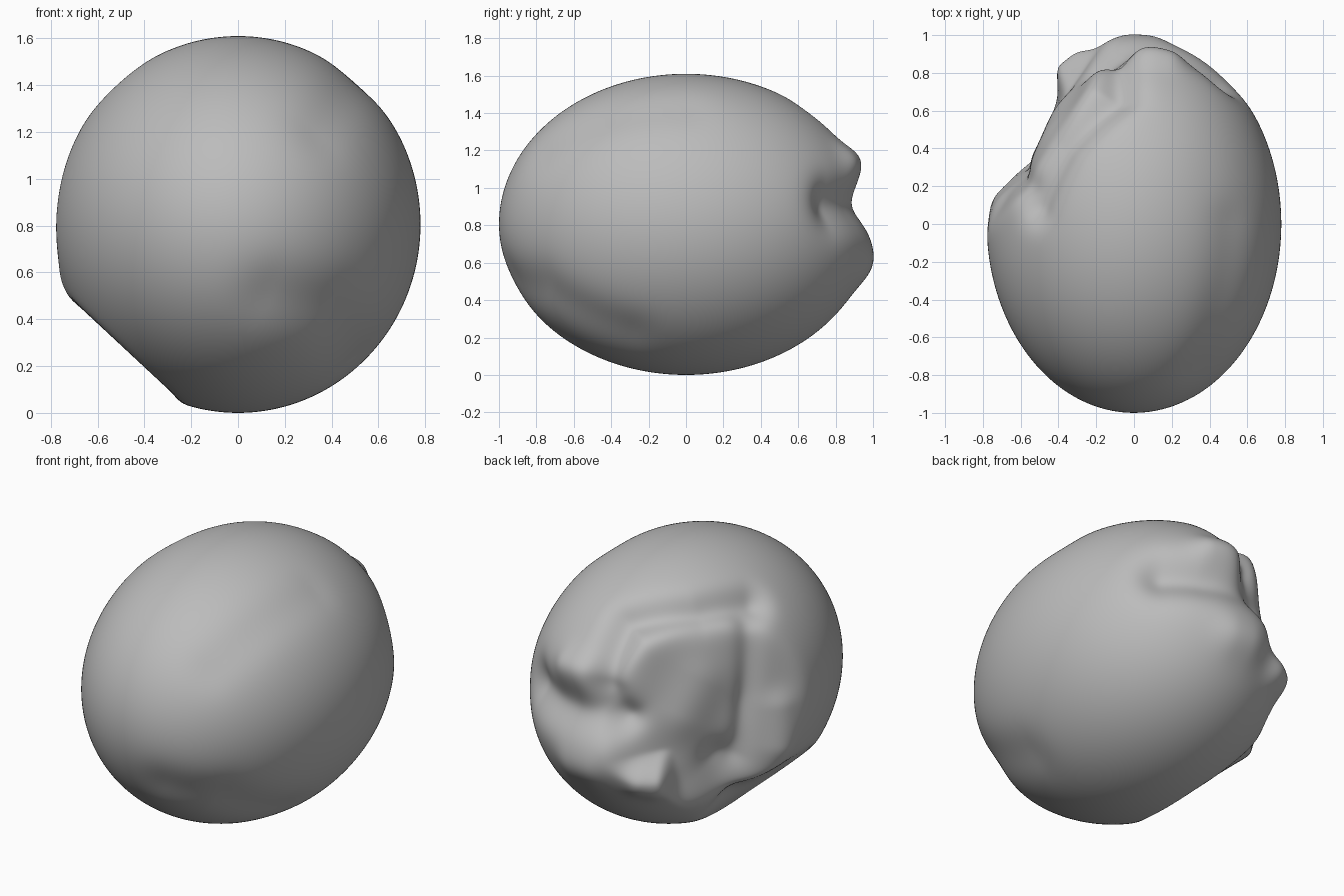
import bpy
import bmesh
import math
from mathutils import Vector

cube = bpy.data.objects.get("Cube")
if cube:
    bpy.data.objects.remove(cube, do_unlink=True)

HALF = Vector((0.78, 1.0, 0.805))


def step(a, b, v):
    t = max(0.0, min(1.0, (v - a) / (b - a)))
    return t * t * (3 - 2 * t)


def plane_cut(p, normal, dist, sharp):
    """Radial scale that flattens the body softly against a plane."""
    ratio = max(0.0, p.dot(normal) / dist)
    return (1 + ratio ** sharp) ** (-1 / sharp)


def on_body(co):
    """Push a rough point onto the ellipsoid."""
    v = Vector(co)
    return v / Vector((v.x / HALF.x, v.y / HALF.y, v.z / HALF.z)).length


def path_distance(p, path):
    best = 9.0
    for a, b in zip(path, path[1:]):
        ab = b - a
        t = max(0.0, min(1.0, (p - a).dot(ab) / ab.length_squared))
        best = min(best, (p - a - ab * t).length)
    return best


# Grooves and bumps: path, radius, radial change
FEATURES = [
    # broad fold at the back, with a pit at its inner end
    ([(0.42, 0.75, 0.1), (0.25, 0.88, 0.1), (-0.1, 0.96, 0.1)], 0.14, -0.105),
    ([(-0.13, 0.94, 0.2), (-0.2, 0.92, 0.12)], 0.11, -0.06),
    # rim above the fold
    ([(0.04, 0.88, 0.33), (0.18, 0.86, 0.33)], 0.1, 0.045),
    # crease under the upper rim
    ([(-0.08, 0.86, 0.3), (-0.08, 0.66, 0.56), (-0.36, 0.4, 0.6),
      (-0.5, 0.1, 0.58)], 0.1, -0.085),
    # side groove beside the right ridge
    ([(-0.56, 0.2, 0.5), (-0.66, 0.31, 0.1), (-0.63, 0.36, -0.25)], 0.08, -0.04),
    # swelling in the middle of the face
    ([(-0.5, 0.54, 0.28), (-0.44, 0.64, 0.08)], 0.2, 0.045),
    # hollow between the ledge and the ridge
    ([(-0.58, 0.48, -0.28), (-0.5, 0.3, -0.5)], 0.15, -0.08),
    # ridge end, lower lip and ledge
    ([(-0.74, 0.12, 0.02), (-0.73, 0.13, -0.2)], 0.10, 0.04),
    ([(0.08, 0.97, -0.22), (-0.02, 0.97, -0.22)], 0.12, 0.035),
    ([(-0.36, 0.82, -0.3), (-0.3, 0.86, -0.28)], 0.09, 0.045),
    # shallow trough round the lower front
    ([(0.15, -0.9, -0.3), (0.4, -0.75, -0.35), (0.48, -0.3, -0.55)], 0.15, -0.025),
    # shallow dips in the upper front and side
    ([(0.35, -0.75, 0.4), (0.45, -0.4, 0.55), (0.5, 0.0, 0.6)], 0.13, -0.015),
]
FEATURES = [([on_body(c) for c in path], r, d) for path, r, d in FEATURES]

FACE = Vector((-0.83, 0.54, 0.1))
UNDERSIDE = Vector((-0.68, 0.0, -0.73))


def shape(unit):
    p = Vector((unit.x * HALF.x, unit.y * HALF.y, unit.z * HALF.z))
    # the ledge keeps the full body where the face is cut back
    ledge = step(-0.45, -0.39, p.x) * step(-0.13, -0.25, p.z)
    s = 1 - (1 - plane_cut(p, FACE, 0.645, 40)) * (1 - ledge)
    under = 1 - plane_cut(p, UNDERSIDE, 0.717, 110)
    s = min(s, 1 - under * step(-0.2, -0.3, p.x))
    for path, radius, depth in FEATURES:
        d = path_distance(p, path)
        if d < radius * 3:
            s += depth * math.exp(-(d / radius) ** 2)
    return p * s


# Body
bm = bmesh.new()
bmesh.ops.create_icosphere(bm, subdivisions=7, radius=1.0)
for v in bm.verts:
    v.co = shape(v.co.normalized())
for _ in range(3):
    bmesh.ops.smooth_vert(bm, verts=bm.verts, factor=0.5,
                          use_axis_x=True, use_axis_y=True, use_axis_z=True)

# Rest on the ground
bmesh.ops.translate(bm, verts=bm.verts, vec=(0, 0, HALF.z))

mesh = bpy.data.meshes.new("stone_body")
bm.to_mesh(mesh)
bm.free()
body = bpy.data.objects.new("stone_body", mesh)
bpy.context.collection.objects.link(body)

# Material
grey = bpy.data.materials.new("stone_grey")
grey.use_nodes = True
colour = (0.5, 0.5, 0.5, 1.0)
grey.diffuse_color = colour
grey.node_tree.nodes["Principled BSDF"].inputs["Base Color"].default_value = colour
mesh.materials.append(grey)

for poly in mesh.polygons:
    poly.use_smooth = True
